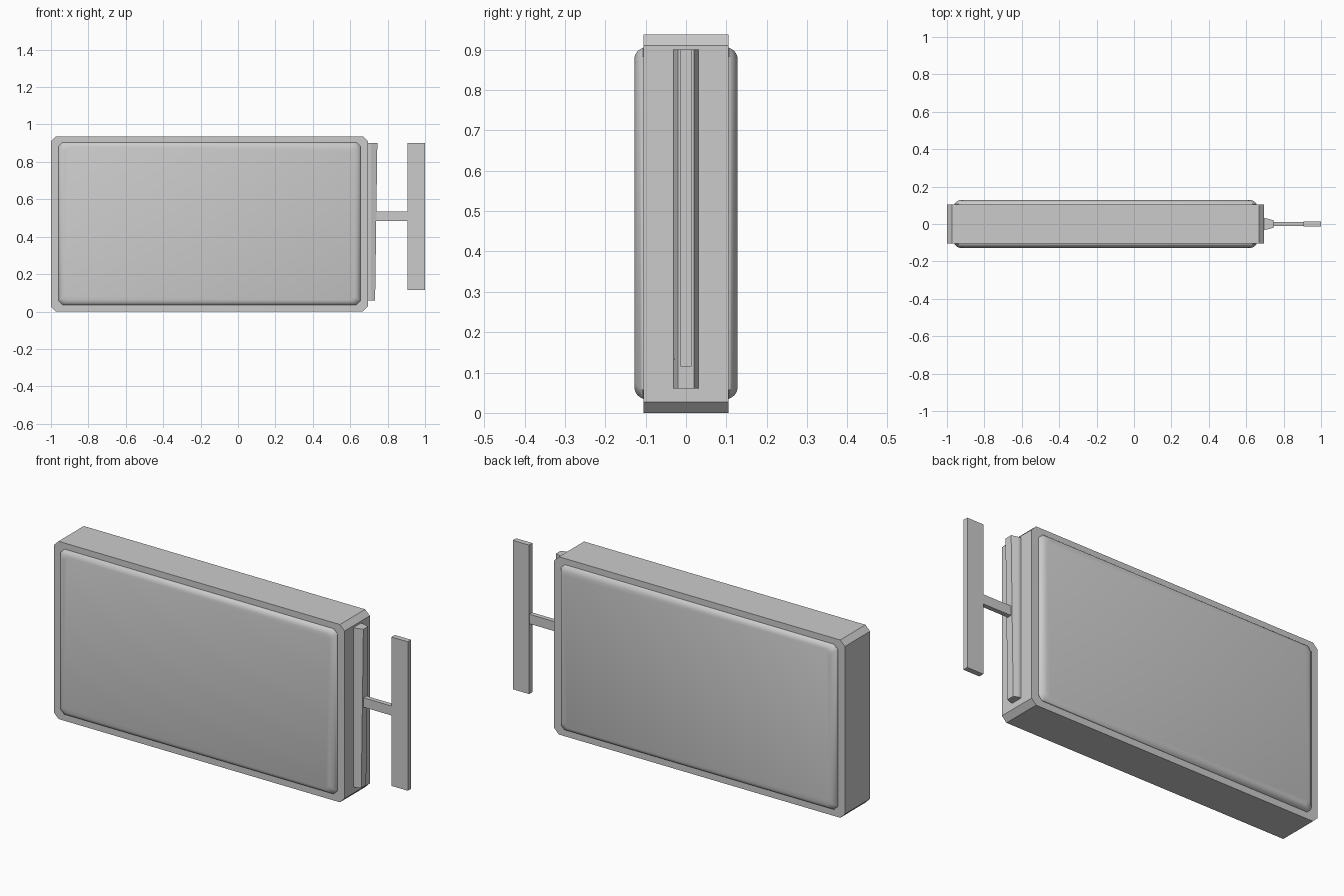
import bpy, bmesh, math

if "Cube" in bpy.data.objects:
    bpy.data.objects.remove(bpy.data.objects["Cube"], do_unlink=True)

grey = bpy.data.materials.new("light grey")
grey.use_nodes = True
grey.diffuse_color = (0.6, 0.6, 0.6, 1)
grey.node_tree.nodes["Principled BSDF"].inputs["Base Color"].default_value = grey.diffuse_color


def loft(name, rings, smooth=False):
    """Skin a closed solid through matching rings of points."""
    bm = bmesh.new()
    loops = [[bm.verts.new(p) for p in ring] for ring in rings]
    for a, b in zip(loops, loops[1:]):
        for i in range(len(a)):
            j = (i + 1) % len(a)
            bm.faces.new((a[i], a[j], b[j], b[i]))
    bm.faces.new(loops[0])
    bm.faces.new(loops[-1])
    bmesh.ops.recalc_face_normals(bm, faces=bm.faces)
    mesh = bpy.data.meshes.new(name)
    bm.to_mesh(mesh)
    bm.free()
    mesh.materials.append(grey)
    obj = bpy.data.objects.new(name, mesh)
    bpy.context.collection.objects.link(obj)
    if smooth:
        bpy.ops.object.select_all(action="DESELECT")
        obj.select_set(True)
        bpy.context.view_layer.objects.active = obj
        bpy.ops.object.shade_smooth_by_angle(angle=math.radians(35))
    return obj


def outline(y, x0, x1, z0, z1, cut):
    """Rectangle with cut corners in the plane at y."""
    return [(x0 + cut, y, z0), (x1 - cut, y, z0), (x1, y, z0 + cut), (x1, y, z1 - cut),
            (x1 - cut, y, z1), (x0 + cut, y, z1), (x0, y, z1 - cut), (x0, y, z0 + cut)]


def box(name, x0, x1, y, z0, z1):
    return loft(name, [[(x, -y, z0), (x, y, z0), (x, y, z1), (x, -y, z1)] for x in (x0, x1)])


# Case with cut corners
loft("case", [outline(y, -1, 0.695, 0, 0.937, 0.027) for y in (-0.105, 0.105)])

# Raised cushioned panels on both faces
profile = [(0, 0.1), (0, 0.106), (0.004, 0.113), (0.011, 0.12), (0.02, 0.125), (0.032, 0.128)]
for name, side in (("front_panel", -1), ("back_panel", 1)):
    loft(name, [outline(side * y, -0.96 + d, 0.655 - d, 0.035 + d * 0.8, 0.905 - d * 0.8, 0.022)
                for d, y in profile], smooth=True)

# Tapered side rail, slightly deeper at its top
loft("side_rail", [[(0.69, -0.032, z), (0.71, -0.03, z), (x, -0.02, z),
                    (x, 0.02, z), (0.71, 0.03, z), (0.69, 0.032, z)]
                   for z, x in ((0.06, 0.733), (0.9, 0.745))])

# Stem and upright bar
box("stem", 0.73, 0.91, 0.012, 0.485, 0.535)
box("upright_bar", 0.905, 1, 0.014, 0.115, 0.9)
